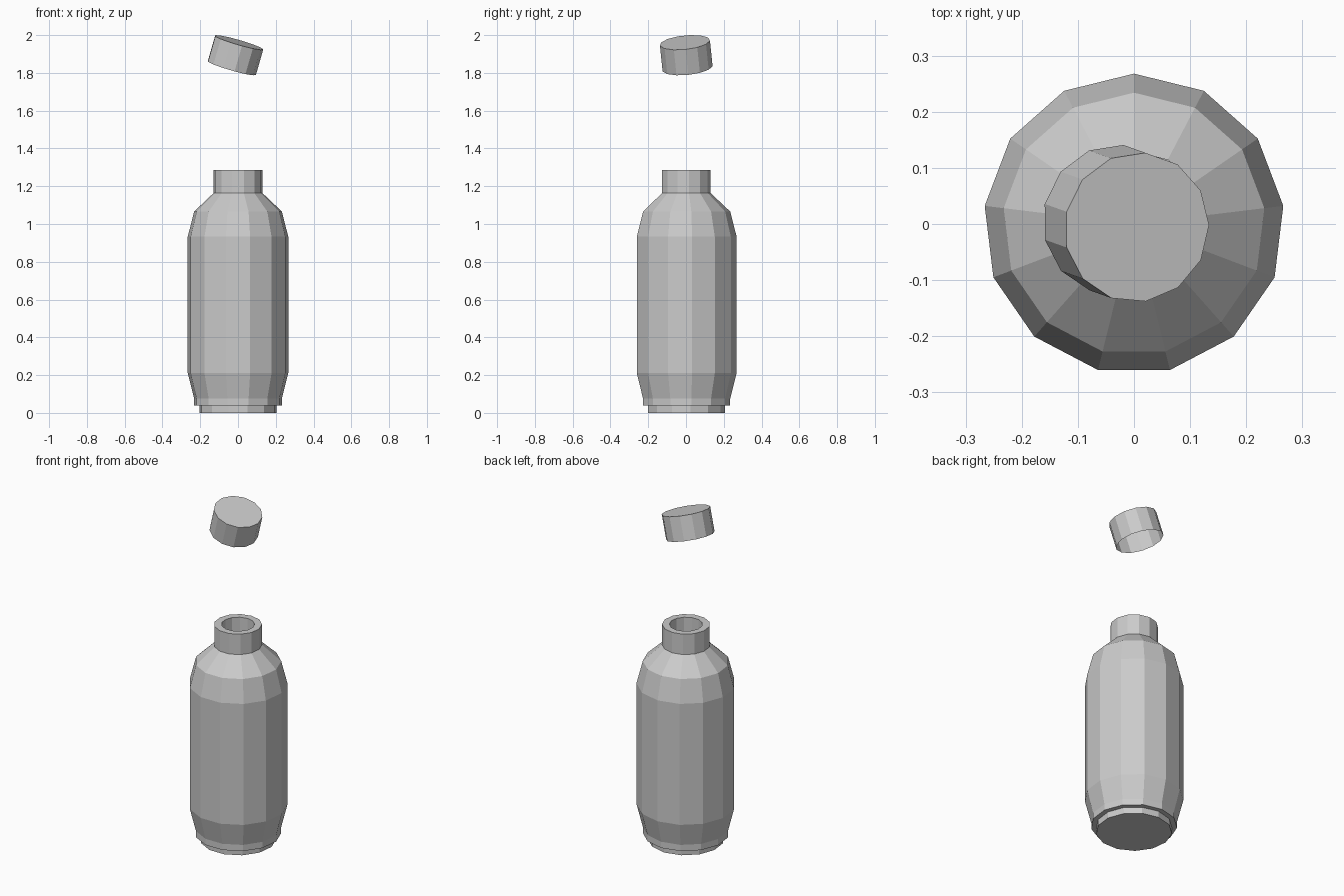
import bpy, bmesh
from math import sin, cos, pi, radians
from mathutils import Vector

if "Cube" in bpy.data.objects:
    bpy.data.objects.remove(bpy.data.objects["Cube"])

SIDES = 13


def lathe(name, profile, start, cap_first=True, cap_last=True):
    """Spin a (radius, z) profile into a flat-faced 13-sided part."""
    bm = bmesh.new()
    rings = []
    for r, z in profile:
        angles = [start + 2 * pi * i / SIDES for i in range(SIDES)]
        rings.append([bm.verts.new((r * cos(a), r * sin(a), z)) for a in angles])
    for low, high in zip(rings, rings[1:]):
        for i in range(SIDES):
            j = (i + 1) % SIDES
            bm.faces.new((low[i], low[j], high[j], high[i]))
    if cap_first:
        bm.faces.new(rings[0][::-1])
    if cap_last:
        bm.faces.new(rings[-1])
    mesh = bpy.data.meshes.new(name)
    bm.to_mesh(mesh)
    bm.free()
    obj = bpy.data.objects.new(name, mesh)
    bpy.context.collection.objects.link(obj)
    return obj


# Bottle: foot, stepped body, shoulder, neck and the bore inside the neck
lathe("bottle", [
    (0.206, 0.0), (0.206, 0.038),
    (0.234, 0.038), (0.234, 0.075),
    (0.268, 0.21), (0.268, 0.933),
    (0.234, 1.066), (0.13, 1.164),
    (0.13, 1.286), (0.09, 1.286),
    (0.09, 1.15),
], pi / 2)

# Cap: open underneath, floating above the neck and tilted
axis = Vector((0.039, -0.014, 0.135))
cap = lathe("cap", [(0.134, -0.141), (0.134, 0.0)], radians(1), cap_first=False)
cap.rotation_mode = 'QUATERNION'
cap.rotation_quaternion = Vector((0, 0, 1)).rotation_difference(axis)
cap.location = (0.005, -0.006, 1.961)
